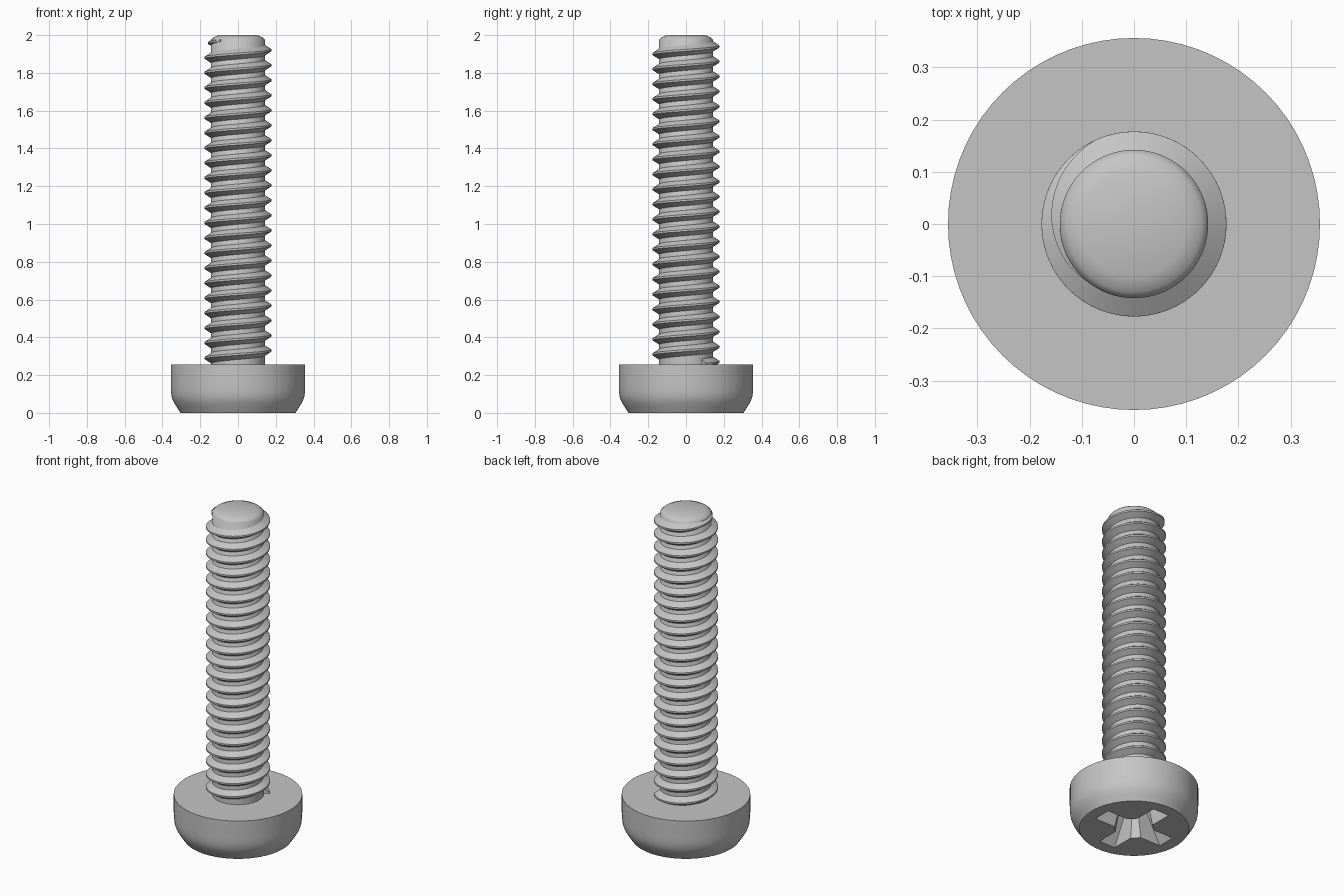
import bpy, bmesh
from math import sin, cos, pi, radians

old = bpy.data.objects.get("Cube")
if old:
    bpy.data.objects.remove(old, do_unlink=True)

steel = bpy.data.materials.new("grey steel")
steel.use_nodes = True
grey = (0.56, 0.56, 0.56, 1)
steel.diffuse_color = grey
steel.node_tree.nodes["Principled BSDF"].inputs["Base Color"].default_value = grey

SIDES = 72
HEAD_TOP = 0.255
CORE, CREST, PITCH = 0.142, 0.177, 0.0795


def make_object(name, bm):
    bmesh.ops.recalc_face_normals(bm, faces=bm.faces)
    mesh = bpy.data.meshes.new(name)
    bm.to_mesh(mesh)
    bm.free()
    mesh.materials.append(steel)
    obj = bpy.data.objects.new(name, mesh)
    bpy.context.collection.objects.link(obj)
    return obj


def loft(name, rings, closed_section=True):
    """Skin a list of equal point rings and cap both ends."""
    bm = bmesh.new()
    loops = [[bm.verts.new(p) for p in ring] for ring in rings]
    n = len(loops[0])
    for a, b in zip(loops, loops[1:]):
        for i in range(n):
            j = (i + 1) % n
            bm.faces.new((a[i], a[j], b[j], b[i]))
    bm.faces.new(loops[0])
    bm.faces.new(loops[-1])
    return make_object(name, bm)


def lathe(name, profile, sides=SIDES, turn=0):
    return loft(name, [[(r * cos(turn + 2 * pi * i / sides),
                         r * sin(turn + 2 * pi * i / sides), z)
                        for i in range(sides)] for r, z in profile])


def rectangle(x, y, z):
    return [(x, y, z), (-x, y, z), (-x, -y, z), (x, -y, z)]


def smooth(obj, angle):
    bpy.ops.object.select_all(action='DESELECT')
    obj.select_set(True)
    bpy.context.view_layer.objects.active = obj
    bpy.ops.object.shade_smooth_by_angle(angle=radians(angle))


# Head: rounded chamfer running into a straight rim
head = lathe("head", [(0.304, 0), (0.325, 0.032), (0.342, 0.06), (0.351, 0.085),
                      (0.355, 0.115), (0.356, 0.15), (0.356, HEAD_TOP)])

# Cross recess: two tapered arms and a faceted centre
cutters = [
    loft("recess_arm_x", [rectangle(0.245, 0.056, -0.02), rectangle(0.11, 0.04, 0.19)]),
    loft("recess_arm_y", [rectangle(0.056, 0.245, -0.02), rectangle(0.04, 0.11, 0.19)]),
    lathe("recess_centre", [(0.118, -0.02), (0.075, 0.19), (0.01, 0.215)], 8, pi / 8),
]
bpy.context.view_layer.objects.active = head
for cutter in cutters:
    cutter.hide_render = True
    cut = head.modifiers.new("recess", 'BOOLEAN')
    cut.operation = 'DIFFERENCE'
    cut.solver = 'EXACT'
    cut.object = cutter
    bpy.ops.object.modifier_apply(modifier=cut.name)
    bpy.data.objects.remove(cutter, do_unlink=True)
smooth(head, 25)

# Shank with a chamfered tip
shank = lathe("shank", [(CORE, HEAD_TOP - 0.01), (CORE, 1.977), (0.13, 1.988), (0.102, 2.0)])
smooth(shank, 50)

# Thread: right-handed helix that fades out near the tip
FADE_START, FADE_END = radians(115), radians(230)
START_ANGLE = -2 * pi * 20.9
TOP_Z = 1.92
steps = int((FADE_END - START_ANGLE) / (2 * pi / SIDES))
rings = []
for s in range(steps + 1):
    a = START_ANGLE + (FADE_END - START_ANGLE) * s / steps
    z = TOP_Z + PITCH * a / (2 * pi)
    height = min(1, max(0.02, (FADE_END - a) / (FADE_END - FADE_START)))
    crest = CORE + (CREST - CORE) * height
    root = CORE - 0.004
    half = 0.006 + 0.024 * height
    section = [(root, -half), (crest, -0.005), (crest, 0.005), (root, half)]
    rings.append([(r * cos(a), r * sin(a), z + dz) for r, dz in section])
thread = loft("thread", rings)
smooth(thread, 25)
